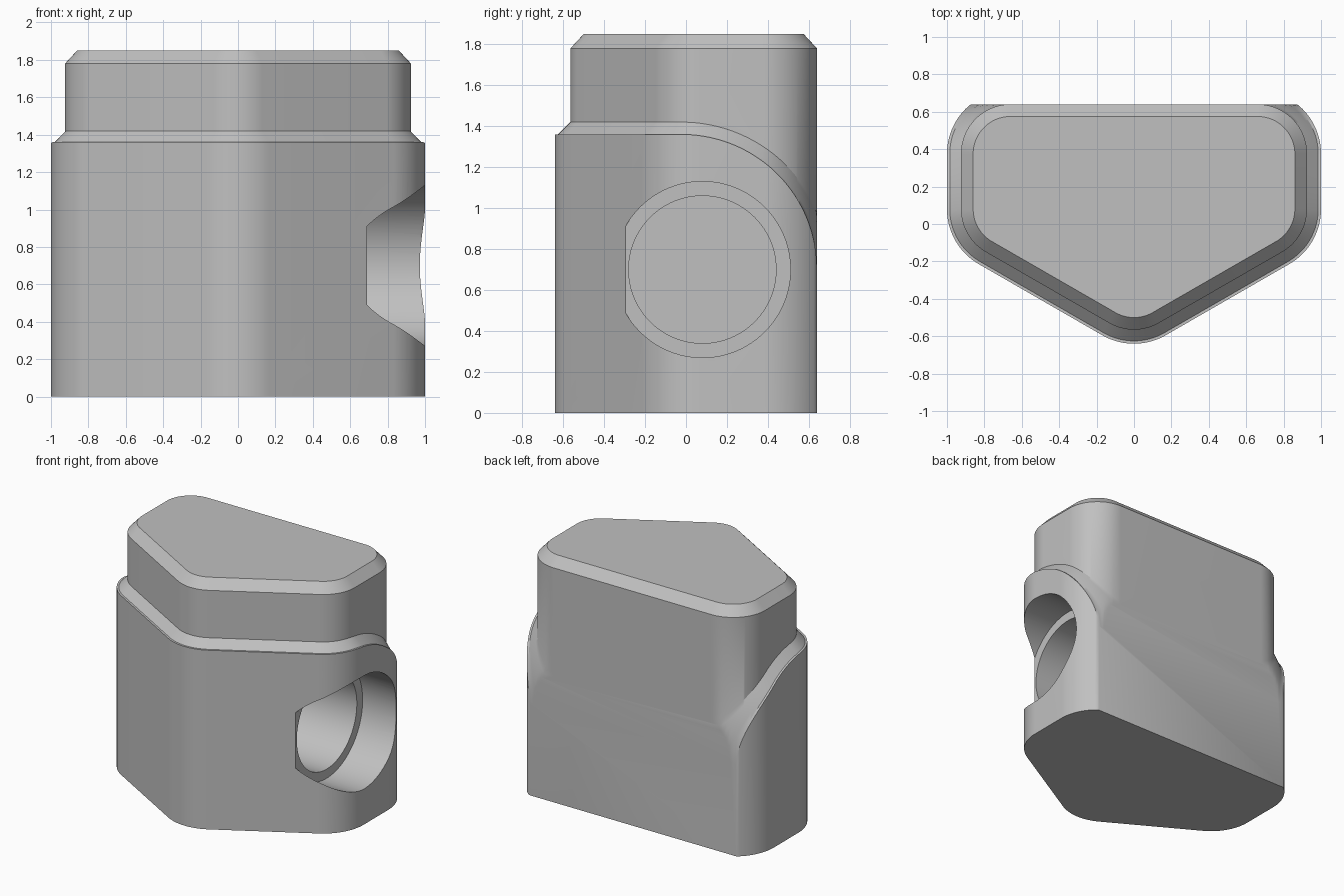
import bpy
import bmesh
from math import cos, sin, radians, sqrt, pi

if "Cube" in bpy.data.objects:
    bpy.data.objects.remove(bpy.data.objects["Cube"], do_unlink=True)

BACK = 0.64          # flat rear plane
HUB_Y, HUB_Z = -0.02, 0.70   # centre of the curved shoulder
CORE_R = 0.265       # corner radius of the upper block

grey = bpy.data.materials.new("plain grey")
grey.use_nodes = True
grey.diffuse_color = (0.53, 0.53, 0.53, 1)
grey.node_tree.nodes["Principled BSDF"].inputs["Base Color"].default_value = grey.diffuse_color


def outline(offset):
    """Rounded five-sided outline, grown by offset and trimmed at the back."""
    side, low, high = 0.66, 0.08, 0.375
    mids = [low + (high - low) * i / 8 for i in range(1, 8)]
    arcs = [(0, -0.30, -120, -60, 20), (side, low, -60, 0, 20)]
    arcs += [(side, y, 0, 0, 0) for y in mids]
    arcs += [(side, high, 0, 90, 36), (-side, high, 90, 180, 36)]
    arcs += [(-side, y, 180, 180, 0) for y in reversed(mids)]
    arcs += [(-side, low, 180, 240, 20)]
    r = CORE_R + offset
    pts = []
    for cx, cy, a0, a1, n in arcs:
        for i in range(n + 1):
            a = radians(a0 + (a1 - a0) * i / max(n, 1))
            pts.append((cx + r * cos(a), min(cy + r * sin(a), BACK)))
    return pts


def flat_ring(offset, z):
    return [(x, y, z) for x, y in outline(offset)]


def shoulder_ring(offset, r):
    """Level at the front, rolling down in an arc towards the back."""
    return [(x, y, HUB_Z + sqrt(max(0, r * r - max(0, y - HUB_Y) ** 2)))
            for x, y in outline(offset)]


def bore_ring(x, r, n=96):
    return [(x, 0.08 + r * cos(2 * pi * i / n), 0.70 + r * sin(2 * pi * i / n))
            for i in range(n)]


def loft(name, rings):
    bm = bmesh.new()
    loops = [[bm.verts.new(p) for p in ring] for ring in rings]
    for a, b in zip(loops, loops[1:]):
        for i in range(len(a)):
            j = (i + 1) % len(a)
            bm.faces.new((a[i], a[j], b[j], b[i]))
    bm.faces.new(loops[0][::-1])
    bm.faces.new(loops[-1])
    bmesh.ops.remove_doubles(bm, verts=bm.verts, dist=1e-5)
    bmesh.ops.dissolve_degenerate(bm, dist=1e-5, edges=bm.edges)
    bmesh.ops.dissolve_limit(bm, angle_limit=radians(0.2),
                             verts=bm.verts, edges=bm.edges)
    bmesh.ops.recalc_face_normals(bm, faces=bm.faces)
    mesh = bpy.data.meshes.new(name)
    bm.to_mesh(mesh)
    bm.free()
    mesh.materials.append(grey)
    obj = bpy.data.objects.new(name, mesh)
    bpy.context.collection.objects.link(obj)
    return obj


# Body: wide lower wall, small ledge, bevelled shoulder, upper block, bevelled top
rings = [flat_ring(0.075, 0), shoulder_ring(0.075, 0.66)]
steps = 5
for i in range(steps + 1):
    t = i / steps
    rings.append(shoulder_ring(0.06 * (1 - t), 0.66 + 0.06 * t))
rings += [flat_ring(0, 1.78), flat_ring(-0.065, 1.85)]
body = loft("body", rings)

# Side bore: wide counterbore, then a narrower deep blind hole
cutter = loft("bore_cutter", [bore_ring(-0.62, 0.36), bore_ring(0.69, 0.36),
                              bore_ring(0.69, 0.43), bore_ring(1.2, 0.43)])
cutter.hide_render = True
cut = body.modifiers.new("side_bore", 'BOOLEAN')
cut.operation = 'DIFFERENCE'
cut.solver = 'EXACT'
cut.object = cutter

bpy.ops.object.select_all(action='DESELECT')
body.select_set(True)
bpy.context.view_layer.objects.active = body
bpy.ops.object.modifier_apply(modifier=cut.name)
bpy.data.objects.remove(cutter, do_unlink=True)
bpy.ops.object.shade_smooth_by_angle(angle=radians(30))
